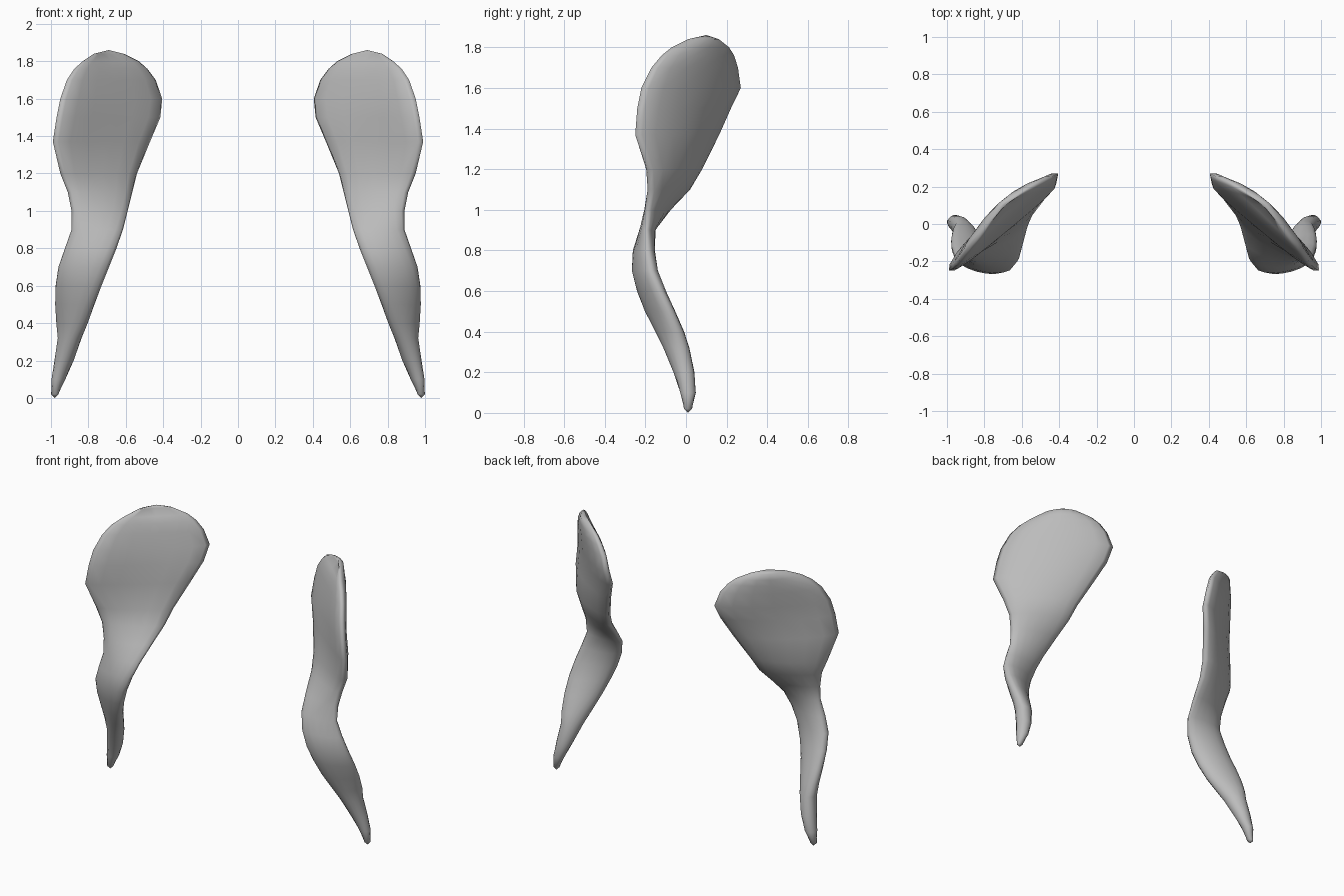
import bpy, bmesh
from math import cos, sin, pi
from mathutils import Vector

cube = bpy.data.objects.get("Cube")
if cube:
    bpy.data.objects.remove(cube)

grey = bpy.data.materials.new("plain grey")
grey.use_nodes = True
colour = (0.5, 0.5, 0.5, 1)
grey.diffuse_color = colour
grey.node_tree.nodes["Principled BSDF"].inputs["Base Color"].default_value = colour

# Stations up the blade: height, outer edge x y, inner edge x y, thickness
STATIONS = [
    (.02, 1, .01, .96, .01, .04),
    (.1, .99, .03, .93, -.01, .08),
    (.2, .965, .03, .895, -.05, .1),
    (.32, .95, .005, .85, -.1, .11),
    (.4, .965, -.025, .81, -.135, .11),
    (.5, .975, -.07, .77, -.185, .11),
    (.6, .975, -.12, .73, -.22, .11),
    (.7, .96, -.165, .69, -.24, .11),
    (.8, .925, -.185, .65, -.23, .1),
    (.9, .89, -.195, .615, -.185, .08),
    (1, .89, -.19, .59, -.09, .09),
    (1.1, .91, -.18, .565, .01, .1),
    (1.2, .95, -.19, .54, .07, .11),
    (1.37, .99, -.25, .47, .16, .11),
    (1.5, .97, -.24, .415, .22, .11),
    (1.6, .95, -.22, .405, .27, .11),
    (1.7, .915, -.17, .44, .255, .1),
    (1.76, .875, -.12, .485, .235, .09),
    (1.8, .83, -.07, .53, .21, .07),
    (1.84, .77, .01, .61, .16, .035),
]
SIDES = 16


def section(bm, side, z, xo, yo, xi, yi, thick):
    """One flattened ring between the outer and inner edges."""
    outer, inner = Vector((xo, yo, z)), Vector((xi, yi, z))
    mid, half = (outer + inner) / 2, (outer - inner) / 2
    back = Vector((-half.y, half.x, 0)).normalized()
    # The broad upper part bows towards the back
    bow = 0.025 * min(max((z - 1) * 3, 0), 1)
    ring = []
    for i in range(SIDES):
        a = 2 * pi * i / SIDES
        depth = sin(a) * thick / 2 + bow * sin(a) ** 2
        p = mid + half * cos(a) + back * depth
        ring.append(bm.verts.new((p.x * side, p.y, p.z)))
    return ring


def blade(name, side):
    bm = bmesh.new()
    rings = [section(bm, side, *s) for s in STATIONS]
    for low, high in zip(rings, rings[1:]):
        for i in range(SIDES):
            j = (i + 1) % SIDES
            bm.faces.new((low[i], low[j], high[j], high[i]))
    # Close the pointed foot and rounded top
    for ring, tip in ((rings[0], (.98, .01, 0)), (rings[-1], (.69, .1, 1.86))):
        apex = bm.verts.new((tip[0] * side, tip[1], tip[2]))
        for i in range(SIDES):
            bm.faces.new((ring[i], ring[(i + 1) % SIDES], apex))
    bmesh.ops.recalc_face_normals(bm, faces=bm.faces)
    mesh = bpy.data.meshes.new(name)
    bm.to_mesh(mesh)
    bm.free()
    mesh.materials.append(grey)
    mesh.shade_smooth()
    obj = bpy.data.objects.new(name, mesh)
    bpy.context.collection.objects.link(obj)


blade("left_blade", 1)
blade("right_blade", -1)
